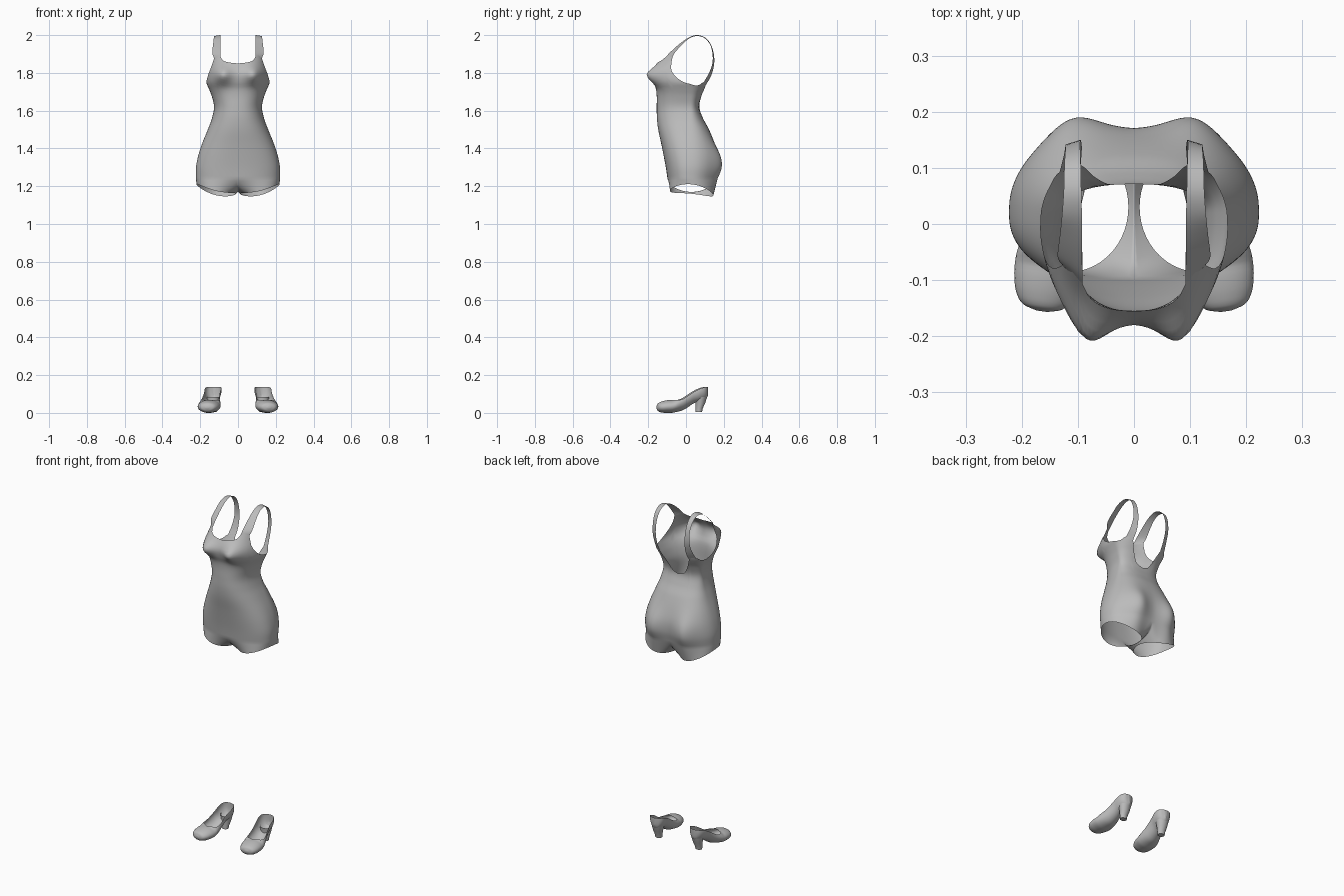
import bpy, bmesh, math
from math import sin, cos, pi, radians
from mathutils import Vector, Matrix

if "Cube" in bpy.data.objects:
    bpy.data.objects.remove(bpy.data.objects["Cube"])

grey = bpy.data.materials.new("soft_grey")
grey.diffuse_color = (0.5, 0.5, 0.5, 1)
grey.use_nodes = True
grey.node_tree.nodes["Principled BSDF"].inputs["Base Color"].default_value = grey.diffuse_color


def smooth_table(table, t):
    """Smooth (Hermite) interpolation of rows (key, values...)."""
    n = len(table)
    t = min(max(t, table[0][0]), table[-1][0])
    i = next((k for k in range(n - 1) if t <= table[k + 1][0]), n - 2)

    def slope(k, c):
        a, b = table[max(k - 1, 0)], table[min(k + 1, n - 1)]
        return (b[c] - a[c]) / (b[0] - a[0])
    p, q = table[i], table[i + 1]
    d = q[0] - p[0]
    u = (t - p[0]) / d
    out = []
    for c in range(1, len(p)):
        out.append((2*u**3 - 3*u**2 + 1) * p[c] + (u**3 - 2*u**2 + u) * d * slope(i, c)
                   + (3*u**2 - 2*u**3) * q[c] + (u**3 - u**2) * d * slope(i + 1, c))
    return out


def add_grid(bm, rows, wrap=False):
    """Skin rows of points with quads."""
    vs = [[bm.verts.new(p) for p in r] for r in rows]
    n = len(rows[0])
    for a, b in zip(vs, vs[1:]):
        for j in range(n if wrap else n - 1):
            k = (j + 1) % n
            bm.faces.new((a[j], a[k], b[k], b[j]))
    return vs


def finish(bm, name, mirror=True):
    bmesh.ops.remove_doubles(bm, verts=bm.verts, dist=0.0004)
    bmesh.ops.recalc_face_normals(bm, faces=bm.faces)
    me = bpy.data.meshes.new(name)
    bm.to_mesh(me)
    bm.free()
    me.shade_smooth()
    me.materials.append(grey)
    ob = bpy.data.objects.new(name, me)
    bpy.context.collection.objects.link(ob)
    if mirror:
        m = ob.modifiers.new("mirror", "MIRROR")
        m.merge_threshold = 0.0005
    return ob


# Torso sections: height, half width, front y, back y
SECTIONS = [
    (1.24, .222, -.098, .155), (1.30, .222, -.107, .168), (1.36, .211, -.118, .168),
    (1.42, .192, -.130, .153), (1.50, .160, -.147, .122), (1.56, .138, -.154, .090),
    (1.62, .127, -.155, .071), (1.68, .140, -.155, .088), (1.72, .156, -.160, .110),
    (1.75, .168, -.172, .124), (1.80, .165, -.178, .135), (1.85, .152, -.155, .145),
    (1.90, .142, -.120, .148)]
# Top edge: angle from the front, height (neckline, strap, armhole, strap, back scoop)
TOP_EDGE = [
    (0, 1.85), (18, 1.857), (30, 1.868), (36, 1.885), (56, 1.885), (64, 1.82), (75, 1.77),
    (92, 1.74), (115, 1.735), (130, 1.75), (147, 1.745), (153, 1.69), (164, 1.635), (180, 1.615)]
Z0, CY = 1.24, .02


def bump(v, centre, width):
    return math.exp(-((v - centre) / width) ** 2)


def torso_point(deg, z):
    w, f, b = smooth_table(SECTIONS, z)
    s, c = abs(sin(radians(deg))), cos(radians(deg))
    x = w * s ** .85 if 0 < deg < 180 else 0
    if c > 0:
        y = CY + (f - CY) * c ** .85
        y -= .045 * bump(x, .085, .045) * bump(z, 1.79, .045) * min(1, c * 2)
    else:
        y = CY + (b - CY) * (-c) ** .85
        y += .032 * bump(x, .11, .06) * bump(z, 1.31, .11) * min(1, -c * 2)
    return Vector((x, y, z))


# Bodysuit: right half, mirrored
N, ROWS, M = 60, 44, 16
bm = bmesh.new()
angles = [180 * i / N for i in range(N + 1)]
tops = [smooth_table(TOP_EDGE, a)[0] for a in angles]
add_grid(bm, [[torso_point(a, Z0 + (t - Z0) * r / ROWS) for a, t in zip(angles, tops)]
              for r in range(ROWS + 1)])


def leg_edge(deg):
    a = radians(deg)
    return Vector((.115 - .105 * cos(a), .03 - .115 * sin(a),
                   1.185 - .025 * cos(a) + .0115 * sin(a) - .0215 * sin(a) ** 2))


# Leg: half ring plus crotch bridge, running down to the leg opening
upper = [torso_point(a, Z0) for a in angles]
lower = [leg_edge(55 + 250 * i / N) for i in range(N + 1)]
front, back = upper[0], upper[-1]
for i in range(1, M):
    t = i / M
    p = back.lerp(front, t)
    p.z = Z0 - .070 * sin(pi * t) ** .5
    upper.append(p)
    lower.append(leg_edge(305 + 110 * t))
add_grid(bm, [[u.lerp(l, r / 6) for u, l in zip(upper, lower)] for r in range(7)], wrap=True)
finish(bm, "bodysuit")

# Shoulder strap rails: step, inner xyz, outer xyz
fi, fo = torso_point(35, 1.875), torso_point(57, 1.875)
bi, bo = torso_point(148, 1.735), torso_point(130, 1.745)
STRAP = [
    (0, *fi, *fo),
    (1, .092, -.085, 1.908, .136, -.058, 1.908),
    (2, .093, -.030, 1.957, .132, -.020, 1.950),
    (3, .093, .020, 1.990, .128, .020, 1.984),
    (4, .094, .065, 2.000, .125, .065, 1.995),
    (5, .095, .110, 1.980, .124, .107, 1.977),
    (6, .096, .140, 1.930, .122, .135, 1.930),
    (7, .095, .150, 1.860, .122, .141, 1.860),
    (8, .093, .135, 1.790, .125, .122, 1.800),
    (9, *bi, *bo)]
bm = bmesh.new()
rows = []
for k in range(55):
    v = smooth_table(STRAP, k / 6)
    a, b = Vector(v[:3]), Vector(v[3:])
    rows.append([a, a.lerp(b, .5), b])
add_grid(bm, rows)
finish(bm, "shoulder_strap")

# Shoe stations: y, sole z, top z, half width, wrap angle (pi closes the toe)
SHOE = [
    (-.157, .022, .036, .010, pi), (-.150, .010, .050, .034, pi), (-.130, .002, .060, .050, pi),
    (-.100, .000, .067, .058, pi), (-.078, .000, .069, .060, pi), (-.066, .002, .069, .060, 2.55),
    (-.050, .005, .067, .058, 2.2), (-.020, .013, .075, .051, 1.95), (.010, .030, .094, .045, 1.85),
    (.040, .050, .113, .043, 1.8), (.070, .060, .128, .045, 1.8), (.095, .066, .136, .040, 1.8),
    (.110, .076, .138, .027, 1.8), (.117, .092, .138, .008, 1.8)]
# Heel rings: z, centre y, y radius, x radius
HEEL = [(.085, .080, .033, .035), (.05, .077, .025, .028), (.025, .071, .019, .022), (.006, .069, .017, .020)]
place = Matrix.Translation((.142, 0, 0)) @ Matrix.Rotation(radians(8), 4, 'Z')

bm = bmesh.new()
rows = []
for k in range(49):
    y = -.157 + .274 * (.5 - .5 * cos(pi * k / 48))
    zb, zt, w, wrap = smooth_table(SHOE, y)
    wrap = min(wrap, pi)
    row = []
    for j in range(29):
        a = wrap * (j / 14 - 1)
        row.append(place @ Vector((w * sin(a), y, zb + (zt - zb) * (1 - cos(a)) / (1 - cos(wrap)))))
    rows.append(row)
add_grid(bm, rows)
bm.faces.new([bm.verts.new(p) for p in rows[0][:-1]])
bm.faces.new([bm.verts.new(p) for p in rows[-1]])
finish(bm, "shoe_upper")

bm = bmesh.new()
rings = add_grid(bm, [[place @ Vector((rx * cos(2*pi*j/20), yc + ry * sin(2*pi*j/20), z))
                       for j in range(20)] for z, yc, ry, rx in HEEL], wrap=True)
bm.faces.new(rings[-1])
heel = finish(bm, "shoe_heel")
bpy.context.view_layer.objects.active = heel
heel.select_set(True)
bpy.ops.object.shade_smooth_by_angle(angle=radians(50))
